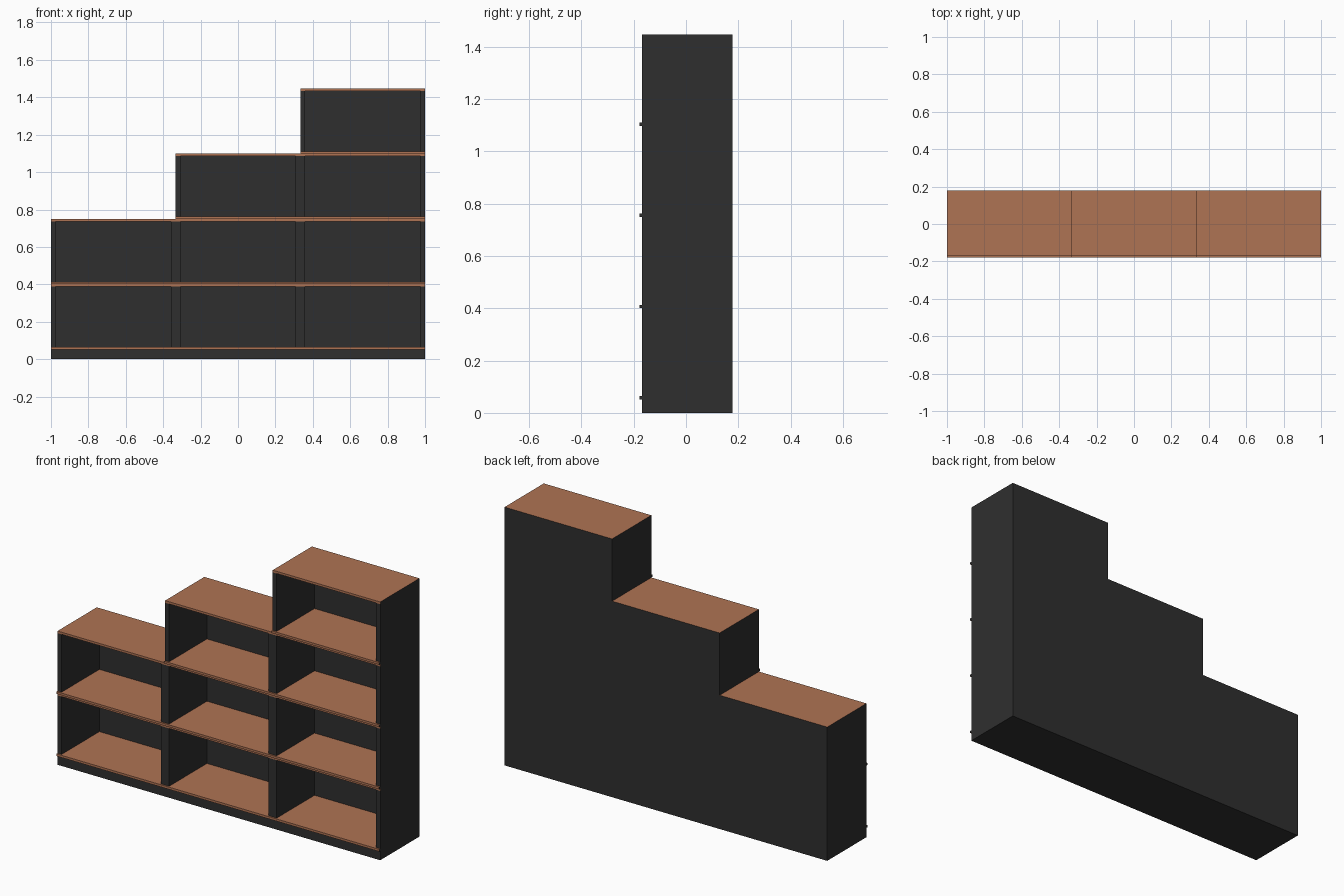
import bpy
import bmesh

if "Cube" in bpy.data.objects:
    bpy.data.objects.remove(bpy.data.objects["Cube"])


def material(name, rgb):
    m = bpy.data.materials.new(name)
    m.diffuse_color = (*rgb, 1)
    m.use_nodes = True
    m.node_tree.nodes["Principled BSDF"].inputs["Base Color"].default_value = m.diffuse_color
    return m


BLACK = material("black_board", (0.028, 0.028, 0.028))
WOOD = material("warm_wood", (0.43, 0.172, 0.088))

BACK, FRONT, LIP = 0.178, -0.169, -0.178
PLINTH, PITCH = 0.052, 0.3487      # plinth height, module height
T, SIDE = 0.0125, 0.025            # board and side thickness
W = 2 / 3                          # bay width


def box(name, x0, x1, y0, y1, z0, z1, mat, dark_edges=False):
    bm = bmesh.new()
    bmesh.ops.create_cube(bm, size=1)
    for v in bm.verts:
        v.co.x = x1 if v.co.x > 0 else x0
        v.co.y = y1 if v.co.y > 0 else y0
        v.co.z = z1 if v.co.z > 0 else z0
    bm.normal_update()
    if dark_edges:  # ends and rear edge of a wooden board are black
        for f in bm.faces:
            if abs(f.normal.x) > 0.5 or f.normal.y > 0.5:
                f.material_index = 1
    me = bpy.data.meshes.new(name)
    bm.to_mesh(me)
    bm.free()
    me.materials.append(mat)
    if dark_edges:
        me.materials.append(BLACK)
    ob = bpy.data.objects.new(name, me)
    bpy.context.collection.objects.link(ob)


# Plinth under all three bays
box("plinth", -1, 1, FRONT, BACK, 0, PLINTH, BLACK)

# Stepped bays of stacked open boxes: 2, 3 and 4 high
for bay, levels in enumerate((2, 3, 4)):
    x0 = -1 + bay * W
    x1 = x0 + W
    for k in range(levels):
        z0 = PLINTH + k * PITCH
        z1 = z0 + PITCH
        tag = f"_{bay + 1}_{k + 1}"
        # floor board with projecting front lip, and top board
        box("shelf" + tag, x0, x1, LIP, BACK, z0, z0 + T, WOOD, True)
        box("top_board" + tag, x0, x1, FRONT, BACK, z1 - T, z1, WOOD, True)
        # side boards and back board
        a, b = z0 + T, z1 - T
        box("left_side" + tag, x0, x0 + SIDE, FRONT, BACK, a, b, BLACK)
        box("right_side" + tag, x1 - SIDE, x1, FRONT, BACK, a, b, BLACK)
        box("back_board" + tag, x0 + SIDE, x1 - SIDE, BACK - T, BACK, a, b, BLACK)
